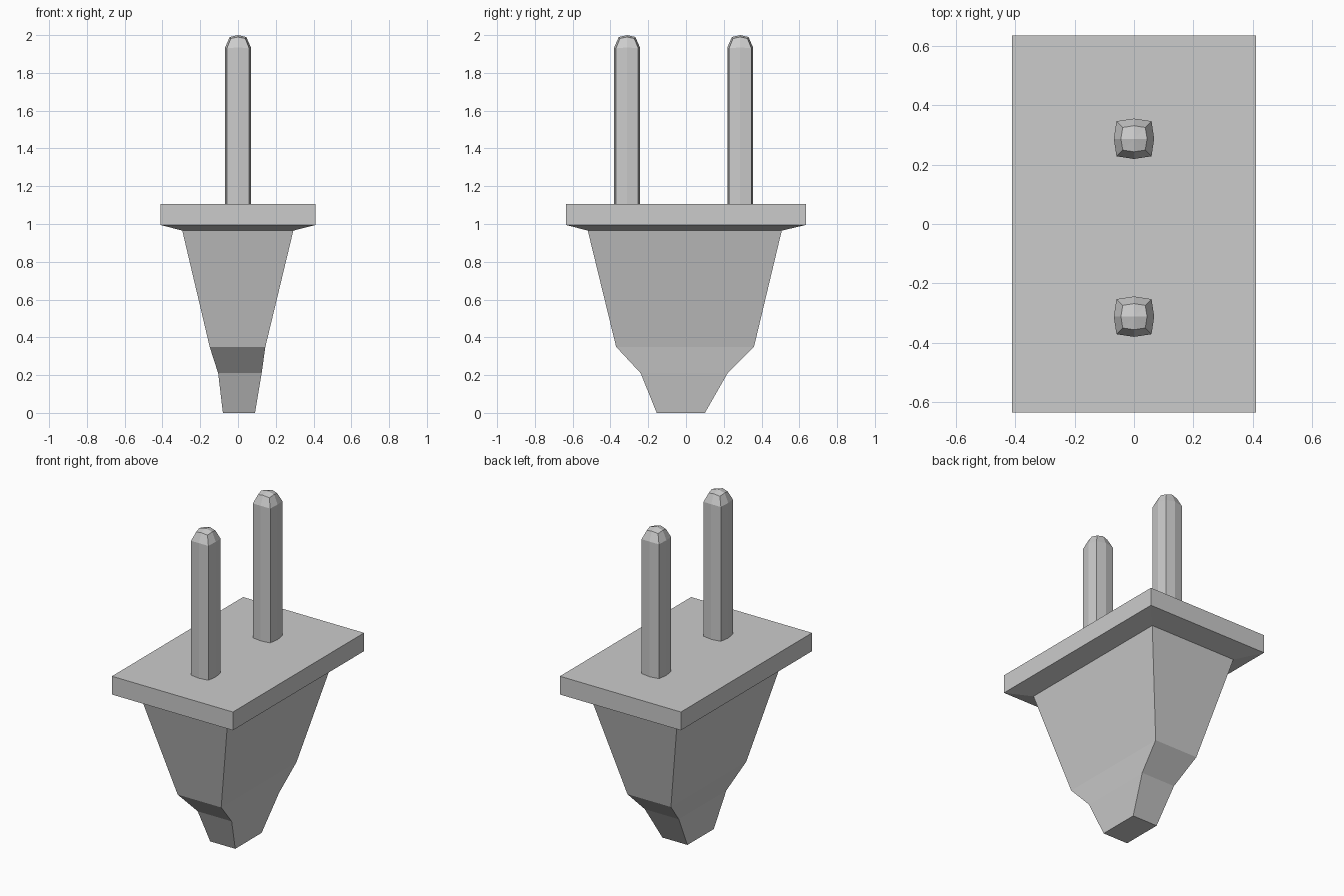
import bpy

if "Cube" in bpy.data.objects:
    bpy.data.objects.remove(bpy.data.objects["Cube"])


def make_object(name, verts, faces):
    mesh = bpy.data.meshes.new(name)
    mesh.from_pydata(verts, [], faces)
    mesh.validate()
    mesh.update()
    obj = bpy.data.objects.new(name, mesh)
    bpy.context.collection.objects.link(obj)
    return obj


def bridge_rings(rings):
    """Stack equal-sized rings (listed counter-clockwise, bottom to top) into side faces."""
    n = len(rings[0])
    verts = [v for ring in rings for v in ring]
    faces = []
    for k in range(len(rings) - 1):
        for i in range(n):
            j = (i + 1) % n
            faces.append((k * n + i, k * n + j, (k + 1) * n + j, (k + 1) * n + i))
    return verts, faces


def rectangle(z, x0, x1, y0, y1):
    return [(x0, y0, z), (x1, y0, z), (x1, y1, z), (x0, y1, z)]


# Tapered grip flaring out into the rectangular face plate
sections = [
    (0.0, -0.08, 0.09, -0.155, 0.10),
    (0.21, -0.105, 0.125, -0.24, 0.22),
    (0.35, -0.15, 0.145, -0.37, 0.36),
    (0.965, -0.295, 0.293, -0.52, 0.507),
    (0.995, -0.41, 0.41, -0.635, 0.635),
    (1.107, -0.41, 0.41, -0.635, 0.635),
]
verts, faces = bridge_rings([rectangle(*s) for s in sections])
last = len(verts)
faces += [(3, 2, 1, 0), (last - 4, last - 3, last - 2, last - 1)]
make_object("plug_body", verts, faces)


# Eight-sided prongs: nearly square, with slightly bowed sides and a chamfered tip
def prong_ring(y, z_corner, z_mid, corner, mid):
    c, m = corner, mid
    plan = [(-c, -c), (0, -m), (c, -c), (m, 0), (c, c), (0, m), (-c, c), (-m, 0)]
    return [(px, y + py, z_corner if i % 2 == 0 else z_mid)
            for i, (px, py) in enumerate(plan)]


def make_prong(name, y):
    rings = [
        prong_ring(y, 1.09, 1.09, 0.059, 0.068),
        prong_ring(y, 1.93, 1.935, 0.059, 0.068),
        prong_ring(y, 1.982, 1.99, 0.038, 0.044),
    ]
    verts, faces = bridge_rings(rings)
    top = len(verts) - 8
    verts.append((0, y, 2.0))
    faces += [(top + i, top + (i + 1) % 8, top + 8) for i in range(8)]
    make_object(name, verts, faces)


make_prong("back_prong", 0.287)
make_prong("front_prong", -0.312)
